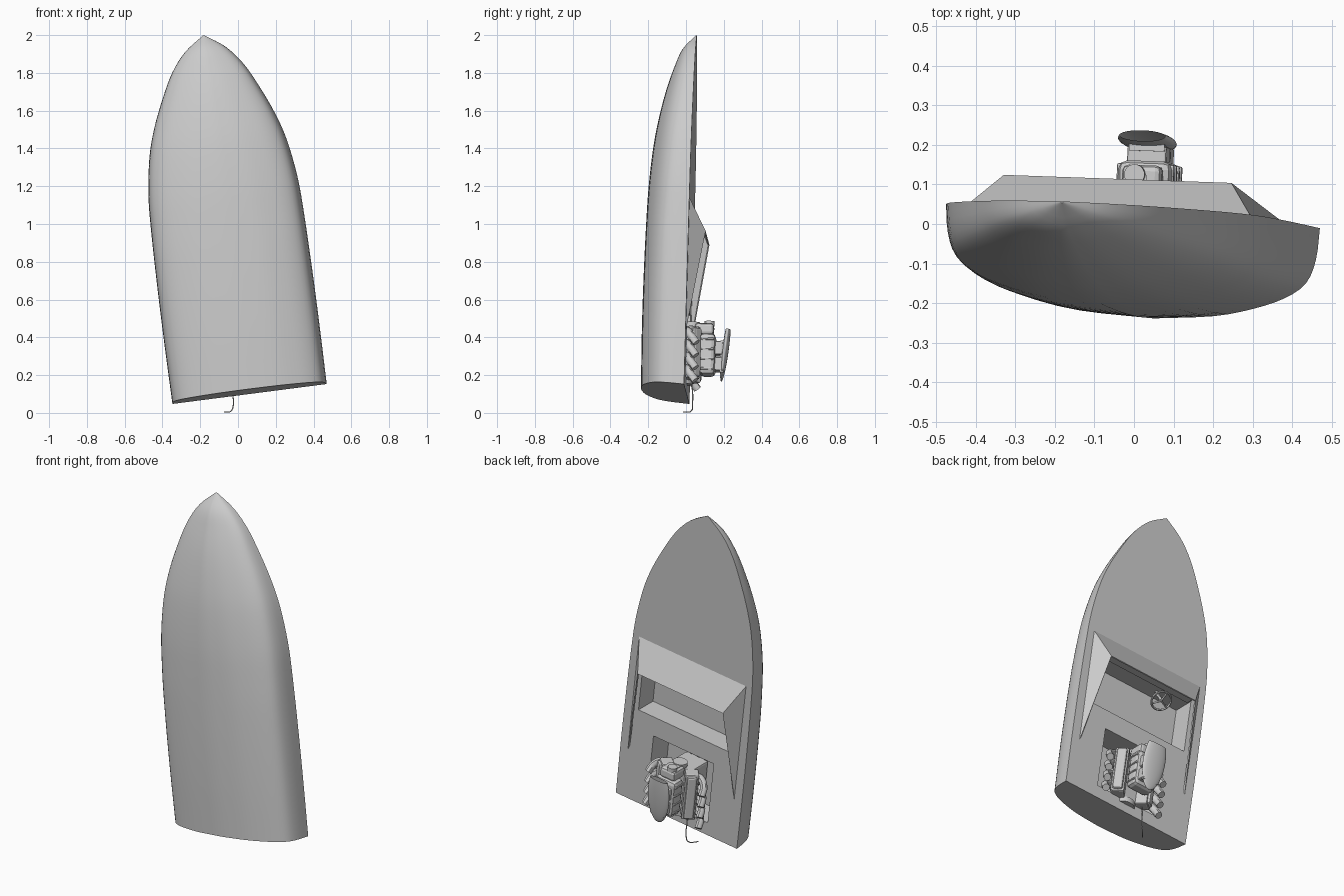
import bpy, bmesh, math
from mathutils import Matrix, Vector

old = bpy.data.objects.get("Cube")
if old:
    bpy.data.objects.remove(old, do_unlink=True)

grey = bpy.data.materials.new("light_grey")
grey.use_nodes = True
colour = (0.6, 0.6, 0.6, 1)
grey.diffuse_color = colour
grey.node_tree.nodes["Principled BSDF"].inputs["Base Color"].default_value = colour

# Boat frame: x across, y up from the deck, z from stern to bow
R = math.radians
TILT = (Matrix.Translation((0.06, 0.004, 0.11)) @ Matrix.Rotation(R(-7.3), 4, 'Y')
        @ Matrix.Rotation(R(-1.6), 4, 'X') @ Matrix.Rotation(R(-2), 4, 'Z'))


def activate(ob):
    bpy.ops.object.select_all(action='DESELECT')
    ob.select_set(True)
    bpy.context.view_layer.objects.active = ob


def finish(name, bm, smooth=None, place=TILT):
    bmesh.ops.recalc_face_normals(bm, faces=bm.faces)
    me = bpy.data.meshes.new(name)
    bm.to_mesh(me)
    bm.free()
    me.materials.append(grey)
    ob = bpy.data.objects.new(name, me)
    bpy.context.collection.objects.link(ob)
    ob.matrix_world = place
    if smooth:
        activate(ob)
        bpy.ops.object.shade_smooth_by_angle(angle=R(smooth))
    return ob


def box(name, centre, size, roll=0, bevel=0):
    bm = bmesh.new()
    bmesh.ops.create_cube(bm, size=1)
    bmesh.ops.scale(bm, vec=size, verts=bm.verts)
    if bevel:
        bmesh.ops.bevel(bm, geom=bm.edges[:], offset=bevel, segments=2, affect='EDGES', profile=0.5)
    bmesh.ops.transform(bm, matrix=Matrix.Translation(centre) @ Matrix.Rotation(R(roll), 4, 'Z'), verts=bm.verts)
    return finish(name, bm)


def disc(name, centre, radius, depth):
    bm = bmesh.new()
    bmesh.ops.create_cone(bm, cap_ends=True, segments=24, radius1=radius, radius2=radius, depth=depth,
                          matrix=Matrix.Translation(centre))
    return finish(name, bm, 40)


def tube(name, points, radius, place=TILT):
    cu = bpy.data.curves.new(name, 'CURVE')
    cu.dimensions = '3D'
    cu.bevel_depth, cu.bevel_resolution, cu.use_fill_caps = radius, 2, True
    sp = cu.splines.new('BEZIER')
    sp.bezier_points.add(len(points) - 1)
    for bp, p in zip(sp.bezier_points, points):
        bp.co = p
        bp.handle_left_type = bp.handle_right_type = 'AUTO'
    sp.resolution_u = 5
    cu.materials.append(grey)
    ob = bpy.data.objects.new(name, cu)
    bpy.context.collection.objects.link(ob)
    ob.matrix_world = place
    activate(ob)
    bpy.ops.object.convert(target='MESH')
    bpy.ops.object.shade_smooth_by_angle(angle=R(45))


def smooth_path(points, steps):
    """Pass a Catmull-Rom curve through the points."""
    pts = [2 * points[0] - points[1]] + points + [2 * points[-1] - points[-2]]
    out = []
    for a, b, c, d in zip(pts, pts[1:], pts[2:], pts[3:]):
        for t in [i / steps for i in range(steps)]:
            out.append(.5 * (2 * b + (c - a) * t + (2 * a - 5 * b + 4 * c - d) * t ** 2
                             + (3 * b - a - 3 * c + d) * t ** 3))
    return out + [points[-1]]


# Hull: stations of (length, half width, depth) lofted between two section shapes
stations = [(0, .412, .243), (.3, .414, .247), (.6, .413, .246), (.9, .408, .24), (1.1, .398, .232),
            (1.3, .367, .214), (1.45, .322, .19), (1.6, .258, .156), (1.73, .19, .115),
            (1.83, .108, .073), (1.905, .003, .004)]
stern_shape = [(0, -1), (.37, -.955), (.61, -.865), (.8, -.745), (.93, -.58), (.985, -.33), (1, 0)]
bow_shape = [(0, -1), (.28, -.93), (.54, -.81), (.76, -.66), (.91, -.47), (.975, -.26), (1, 0)]
stern_side, bow_side = [smooth_path([Vector(p) for p in shape], 3) for shape in (stern_shape, bow_shape)]
bm = bmesh.new()
rings = []
for w, half, depth in smooth_path([Vector(s) for s in stations], 4):
    t = max(0, (w - .8) / 1.1)
    side = [a.lerp(b, t) for a, b in zip(stern_side, bow_side)]
    full = [Vector((-p.x, p.y)) for p in reversed(side[1:])] + side
    # The transom leans so that the deck overhangs the keel
    lean = .02 * max(0, 1 - w / .3)
    rings.append([bm.verts.new((p.x * half, p.y * depth, w - lean * (p.y + .5))) for p in full])
for a, b in zip(rings, rings[1:]):
    for i in range(len(a) - 1):
        bm.faces.new((a[i], a[i + 1], b[i + 1], b[i]))
bm.faces.new(rings[0])
bm.faces.new(rings[-1])
bm.faces.new([r[0] for r in rings] + [r[-1] for r in reversed(rings)])
hull = finish("hull", bm)

# Cockpit and engine bay are cut into the deck
for name, centre, size in (("cockpit_cutter", (0, .035, .712), (.64, .33, .325)),
                           ("bay_cutter", (0, .02, .25), (.41, .34, .37))):
    cutter = box(name, centre, size)
    cutter.hide_render = True
    mod = hull.modifiers.new(name, 'BOOLEAN')
    mod.operation, mod.solver, mod.object = 'DIFFERENCE', 'EXACT', cutter
    activate(hull)
    bpy.ops.object.modifier_apply(modifier=name)
    bpy.data.objects.remove(cutter, do_unlink=True)
activate(hull)
bpy.ops.object.shade_smooth_by_angle(angle=R(30))

# Raised cowl: sloped front plate with long tapering sides
bm = bmesh.new()
base, top, tail = [[bm.verts.new((s * x, y, z)) for s in (-1, 1)]
                   for x, y, z in ((.366, -.002, .995), (.29, .087, .825), (.364, -.002, .27))]
bm.faces.new((base[0], base[1], top[1], top[0]))
for k in (0, 1):
    bm.faces.new((base[k], top[k], tail[k]))
cowl = finish("cowl", bm)
sol = cowl.modifiers.new("thickness", 'SOLIDIFY')
sol.thickness, sol.offset = .008, -1
box("dashboard", (0, .012, .872), (.62, .06, .01))

# Steering wheel
hub = Vector((-.135, -.01, .79))
wheel_turn = Matrix.Translation(hub) @ Matrix.Rotation(R(35), 4, 'X')
ring = [wheel_turn @ Vector((.055 * math.cos(a), .055 * math.sin(a), 0))
        for a in [i * math.tau / 16 for i in range(17)]]
tube("steering_wheel_rim", ring, .006)
for i in range(3):
    tube("steering_wheel_spoke", [hub, ring[(4 + i * 5) % 16]], .005)
tube("steering_column", [hub, wheel_turn @ Vector((0, 0, .1))], .01)

# Engine block, cylinder banks and drive
box("engine_block", (0, -.06, .2), (.15, .16, .28), bevel=.01)
disc("flywheel", (0, -.03, .055), .06, .03)
for s in (-1, 1):
    box("cylinder_head", (s * .085, .02, .2), (.075, .07, .28), roll=-s * 40, bevel=.008)
    box("valve_cover", (s * .106, .045, .2), (.055, .035, .26), roll=-s * 40, bevel=.01)
    for i in range(4):
        w = .1 + .067 * i
        tube("exhaust_pipe", [(s * .08, -.01, w), (s * .13, 0, w + .01),
                              (s * .17, .02, w - .02), (s * .182, .05, w - .06)], .021)

# Supercharger with ribs, carburettor and air scoop
box("blower", (0, .105, .2), (.136, .085, .22), bevel=.022)
for i in range(4):
    box("blower_rib", (0, .105, .12 + i * .053), (.146, .07, .012), bevel=.005)
box("front_housing", (0, .085, .335), (.1, .1, .06), bevel=.015)
disc("upper_pulley", (-.015, .11, .37), .026, .025)
disc("lower_pulley", (0, .02, .36), .04, .025)
box("drive_belt", (-.008, .065, .362), (.045, .09, .014))
for w in (.15, .235):
    box("carburettor", (0, .163, w), (.1, .045, .07), bevel=.006)
box("scoop_base", (0, .183, .19), (.09, .02, .17))
bm = bmesh.new()
bmesh.ops.create_uvsphere(bm, u_segments=24, v_segments=20, radius=1)
front = [v for v in bm.verts if v.co.z > .6]
bmesh.ops.delete(bm, geom=front, context='VERTS')
bmesh.ops.transform(bm, matrix=Matrix.Translation((-.004, .199, .235)) @ Matrix.Rotation(R(-6), 4, 'X')
                    @ Matrix.Diagonal((.072, .017, .175, 1)), verts=bm.verts)
finish("air_scoop", bm, 60)

# Thin hooked wire hanging behind the stern
tube("stern_wire", [(-.03, .02, .2), (-.03, .034, .12), (-.025, .034, .04),
                    (-.035, .03, .012), (-.072, -.015, .004)], .003, place=Matrix.Identity(4))
